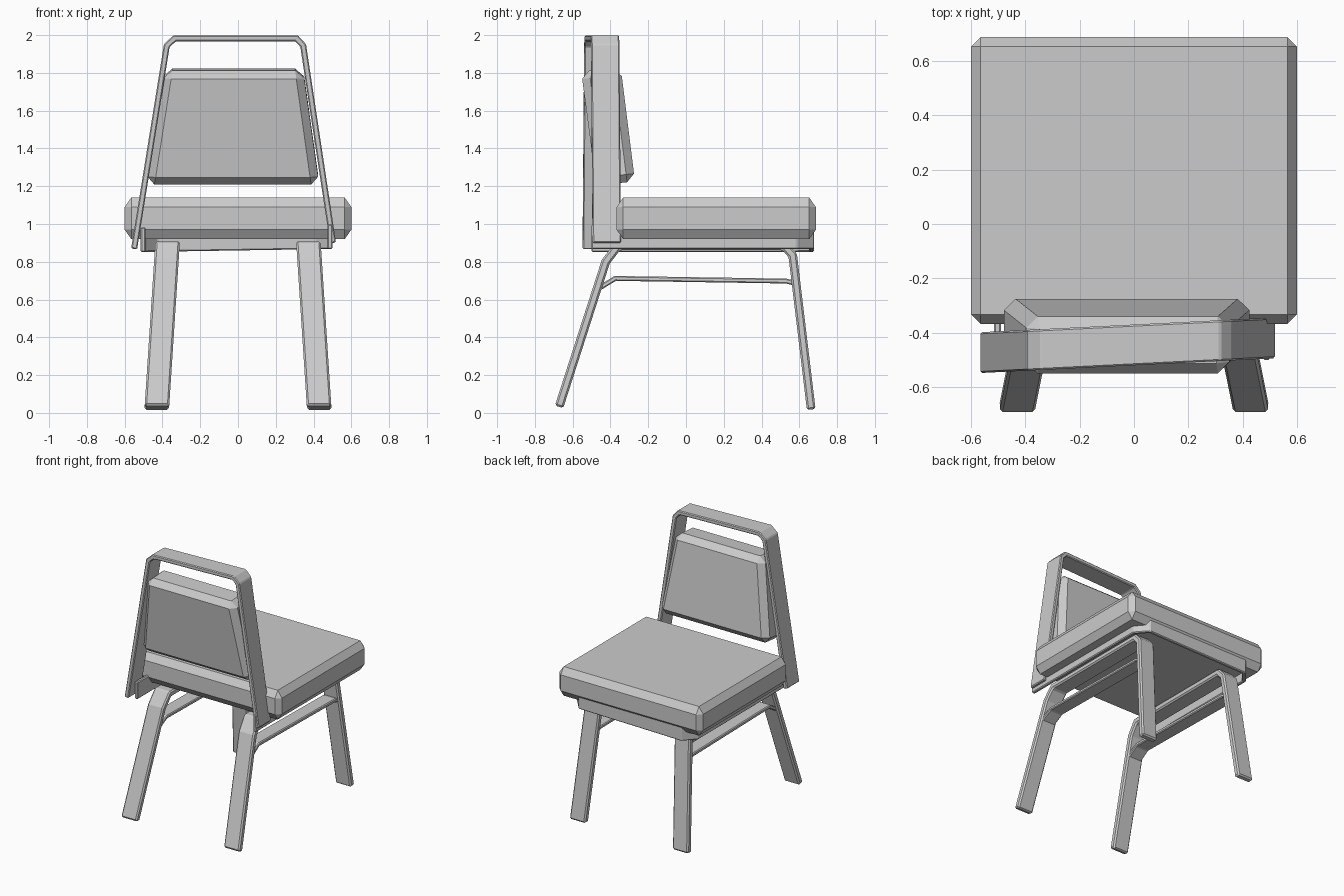
import bpy, bmesh
from math import radians
from mathutils import Vector, Matrix

if "Cube" in bpy.data.objects:
    bpy.data.objects.remove(bpy.data.objects["Cube"])


def finish(name, bm):
    bmesh.ops.recalc_face_normals(bm, faces=bm.faces)
    me = bpy.data.meshes.new(name)
    bm.to_mesh(me)
    bm.free()
    ob = bpy.data.objects.new(name, me)
    bpy.context.collection.objects.link(ob)
    return ob


def bevel(bm, width):
    bmesh.ops.bevel(bm, geom=bm.edges[:], offset=width, segments=1,
                    affect='EDGES', clamp_overlap=True)


def band(name, pts, thick, width, place, edge=0.006):
    """Bent strip: a 2D path with thickness, extruded by width, placed by a function."""
    pts = [Vector(p) for p in pts]
    bm = bmesh.new()
    rings = []
    for i, p in enumerate(pts):
        d0 = (p - pts[i - 1]).normalized() if i else (pts[1] - p).normalized()
        d1 = (pts[i + 1] - p).normalized() if i < len(pts) - 1 else d0
        n = Vector((-(d0 + d1).y, (d0 + d1).x)).normalized()
        n *= thick / 2 / n.dot(Vector((-d0.y, d0.x)))
        ring = []
        for s, w in ((1, -1), (1, 1), (-1, 1), (-1, -1)):
            q = p + n * s
            ring.append(bm.verts.new(place(q.x, q.y, w * width / 2)))
        rings.append(ring)
    for a, b in zip(rings, rings[1:]):
        for k in range(4):
            j = (k + 1) % 4
            bm.faces.new((a[k], a[j], b[j], b[k]))
    bm.faces.new(rings[0])
    bm.faces.new(rings[-1])
    ob = finish(name, bm)
    mod = ob.modifiers.new("edge", 'BEVEL')
    mod.width, mod.segments = edge, 1
    return ob


# Seat cushion: chamfered block, chamfer taller than it is deep
bm = bmesh.new()
bmesh.ops.create_cube(bm, size=1)
bmesh.ops.scale(bm, vec=(1.2, 1.055, 0.154), verts=bm.verts)
bevel(bm, 0.035)
bmesh.ops.scale(bm, vec=(1, 1, 0.22 / 0.154), verts=bm.verts)
bmesh.ops.translate(bm, vec=(0, 0.16, 1.03), verts=bm.verts)
finish("seat_cushion", bm)

# Back cushion: leaning trapezoid block
bm = bmesh.new()
bmesh.ops.create_cube(bm, size=1)
for v in bm.verts:
    top, front = v.co.z > 0, v.co.y > 0
    x = (0.345 if v.co.x > 0 else -0.39) if top else (0.43 if v.co.x > 0 else -0.485)
    y, z = {(True, True): (-0.345, 1.825), (True, False): (-0.555, 1.81),
            (False, True): (-0.27, 1.225), (False, False): (-0.475, 1.205)}[top, front]
    v.co = (x, y, z)
bevel(bm, 0.042)
finish("back_cushion", bm)

# Backrest frame: bent strip around the back cushion
band("back_frame",
     [(-0.55, 0.868), (-0.377, 1.945), (-0.335, 1.983), (0.31, 1.983),
      (0.345, 1.945), (0.503, 0.9)],
     0.032, 0.15, lambda a, b, w: (a, -0.445 + 0.05 * a + w, b))

# Seat frame: U-shaped strip under the cushion, slightly tilted
band("seat_frame",
     [(-0.502, -0.5), (-0.502, 0.58), (-0.43, 0.665), (0.415, 0.665),
      (0.487, 0.58), (0.487, -0.5)],
     0.026, 0.13, lambda a, b, w: (a, b, 0.925 + 0.016 * a + w))

# Legs: inverted U on each side with a stretcher, splayed outwards
for side, s in (("left", -1), ("right", 1)):
    def place(a, b, w, s=s):
        return (s * (0.373 + (0.9 - b) * 0.065) + w, a, b)
    band(side + "_legs",
         [(-0.672, 0.032), (-0.425, 0.80), (-0.36, 0.885), (0.52, 0.885),
          (0.565, 0.835), (0.663, 0.018)],
         0.046, 0.13, place, 0.01)
    band(side + "_stretcher",
         [(-0.46, 0.66), (-0.375, 0.712), (0.53, 0.698), (0.585, 0.685)],
         0.026, 0.11, place)
